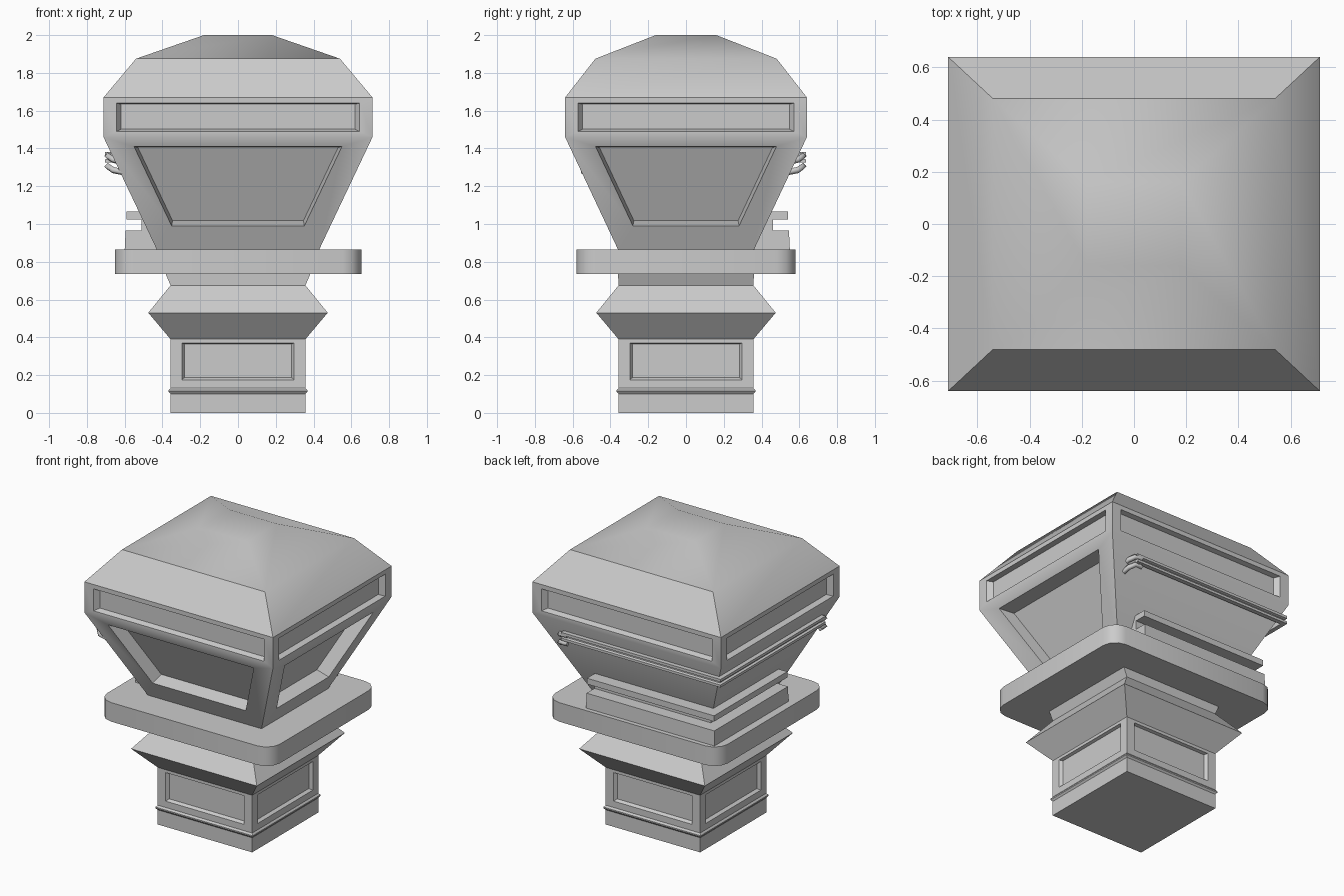
import bpy, bmesh, math
from mathutils import Vector

if "Cube" in bpy.data.objects:
    bpy.data.objects.remove(bpy.data.objects["Cube"])

grey = bpy.data.materials.new("plain grey")
grey.use_nodes = True
colour = (0.6, 0.6, 0.6, 1)
grey.diffuse_color = colour
grey.node_tree.nodes["Principled BSDF"].inputs["Base Color"].default_value = colour


def finish(name, bm, smooth=None):
    bmesh.ops.remove_doubles(bm, verts=bm.verts, dist=0.0005)
    bmesh.ops.recalc_face_normals(bm, faces=bm.faces)
    mesh = bpy.data.meshes.new(name)
    bm.to_mesh(mesh)
    bm.free()
    mesh.materials.append(grey)
    obj = bpy.data.objects.new(name, mesh)
    bpy.context.collection.objects.link(obj)
    if smooth:
        bpy.ops.object.select_all(action='DESELECT')
        obj.select_set(True)
        bpy.context.view_layer.objects.active = obj
        bpy.ops.object.shade_smooth_by_angle(angle=math.radians(smooth))
    return obj


def face(bm, points):
    return bm.faces.new([bm.verts.new(p) for p in points])


# Place a point on side 0 front, 1 right, 2 back, 3 left
def on_side(k, u, d, z):
    x, y = ((u, -d), (d, u), (-u, d), (-d, -u))[k]
    return Vector((x, y, z))


def wall(bm, k, low, high, panel=None):
    """One sloped wall between two (half x, half y, z) sections, with an optional recess."""
    def at(z):
        t = (z - low[2]) / (high[2] - low[2])
        hx, hy = (low[i] + (high[i] - low[i]) * t for i in (0, 1))
        return (hx, hy) if k % 2 == 0 else (hy, hx)

    def quad(z0, z1, margin, depth):
        (a, d0), (b, d1) = at(z0), at(z1)
        a, b, d0, d1 = a - margin, b - margin, d0 - depth, d1 - depth
        return [on_side(k, -a, d0, z0), on_side(k, a, d0, z0),
                on_side(k, b, d1, z1), on_side(k, -b, d1, z1)]

    outer = quad(low[2], high[2], 0, 0)
    if not panel:
        face(bm, outer)
        return
    z0, z1, margin, inset, sill, depth = panel
    rim = quad(z0, z1, margin, 0)
    inner = quad(z0 + sill, z1 - 0.006, margin + inset, depth)
    for a, b in ((outer, rim), (rim, inner)):
        for i in range(4):
            j = (i + 1) % 4
            face(bm, (a[i], a[j], b[j], b[i]))
    face(bm, inner)


def tower(name, sections, panels, smooth):
    """Stack of rectangular sections; panels maps (tier, side) to a recess."""
    bm = bmesh.new()
    for i in range(len(sections) - 1):
        for k in range(4):
            wall(bm, k, sections[i], sections[i + 1], panels.get((i, k)))
    for hx, hy, z in (sections[0], sections[-1]):
        face(bm, [(hx, hy, z), (-hx, hy, z), (-hx, -hy, z), (hx, -hy, z)])
    return finish(name, bm, smooth)


# Shaft with trim band, panelled sides and flared collar
s = 0.357
shaft_panel = (0.175, 0.37, 0.06, 0.014, 0.012, 0.02)
tower("shaft",
      [(s, s, 0), (s, s, 0.39), (0.475, 0.475, 0.53), (s, s, 0.675),
       (0.385, 0.36, 0.74)],
      {(0, k): shaft_panel for k in range(4)}, None)
t = 0.367
tower("shaft_trim", [(s, s, 0.1), (t, t, 0.112), (t, t, 0.12), (s, s, 0.132)], {}, None)

# Deck slab with rounded corners
bm = bmesh.new()
bmesh.ops.create_cube(bm, size=1)
for v in bm.verts:
    v.co = Vector((v.co.x * 1.305, v.co.y * 1.16, 0.8 + v.co.z * 0.13))
corners = [e for e in bm.edges if abs(e.verts[0].co.z - e.verts[1].co.z) > 0.1]
bmesh.ops.bevel(bm, geom=corners, offset=0.1, segments=3, profile=0.5, affect='EDGES')
finish("deck", bm, 35)

# Cabin: sloped base, window band and shallow roof
window = (1.49, 1.64, 0.068, 0.025, 0.012, 0.035)
big_window = (0.99, 1.41, 0.138, 0.018, 0.028, 0.1)
recesses = {(1, k): window for k in range(4)}
recesses.update({(0, k): big_window for k in (0, 1)})
cabin = tower("cabin",
              [(0.43, 0.36, 0.865), (0.712, 0.64, 1.46), (0.712, 0.64, 1.67),
               (0.54, 0.48, 1.875), (0.18, 0.16, 2.0)], recesses, 35)
for e in cabin.data.edges:
    a, b = (cabin.data.vertices[i].co for i in e.vertices)
    if abs(a.z - 1.875) < 0.01 and abs(b.z - 1.875) < 0.01 and abs(a.y - b.y) < 0.01:
        e.use_edge_sharp = True


def corner_sweep(name, profile, x_end, y_end, extra):
    """Sweep an (offset, z) profile along the back side and round onto the left side."""
    bm = bmesh.new()
    rings = [[(x_end, d, z) for d, z in profile],
             [(-d - extra, d, z) for d, z in profile],
             [(-d - extra, y_end, z) for d, z in profile]]
    n = len(profile)
    for r0, r1 in zip(rings, rings[1:]):
        for i in range(n):
            j = (i + 1) % n
            face(bm, (r0[i], r0[j], r1[j], r1[i]))
    face(bm, rings[0])
    face(bm, rings[-1])
    return finish(name, bm)


# Stepped ledge standing on the deck
corner_sweep("ledge",
             [(0.36, 0.86), (0.55, 0.86), (0.545, 0.965), (0.46, 0.965), (0.46, 1.025),
              (0.54, 1.025), (0.54, 1.065), (0.41, 1.065)], 0.37, -0.25, 0.05)

# Grooved hand rail round the cabin corner
corner_sweep("hand_rail",
             [(0.605, 1.325), (0.635, 1.325), (0.635, 1.342), (0.62, 1.347),
              (0.62, 1.357), (0.635, 1.362), (0.635, 1.38), (0.605, 1.38)],
             0.50, -0.50, 0.07)


# Bent brackets joining the rail ends to the walls
def bracket(name, points):
    curve = bpy.data.curves.new(name, 'CURVE')
    curve.dimensions = '3D'
    curve.bevel_depth = 0.018
    curve.bevel_resolution = 0
    curve.use_fill_caps = True
    spline = curve.splines.new('POLY')
    spline.points.add(len(points) - 1)
    for p, co in zip(spline.points, points):
        p.co = (*co, 1)
    curve.materials.append(grey)
    bpy.context.collection.objects.link(bpy.data.objects.new(name, curve))


for drop in (0, 0.055):
    tag = "upper" if drop == 0 else "lower"
    z = 1.36 - drop
    bracket(tag + "_back_bracket",
            [(0.46, 0.62, z), (0.51, 0.62, z), (0.54, 0.59, z - 0.02), (0.54, 0.54, z - 0.03)])
    bracket(tag + "_left_bracket",
            [(-0.69, -0.46, z), (-0.69, -0.51, z), (-0.66, -0.54, z - 0.02), (-0.61, -0.54, z - 0.03)])
